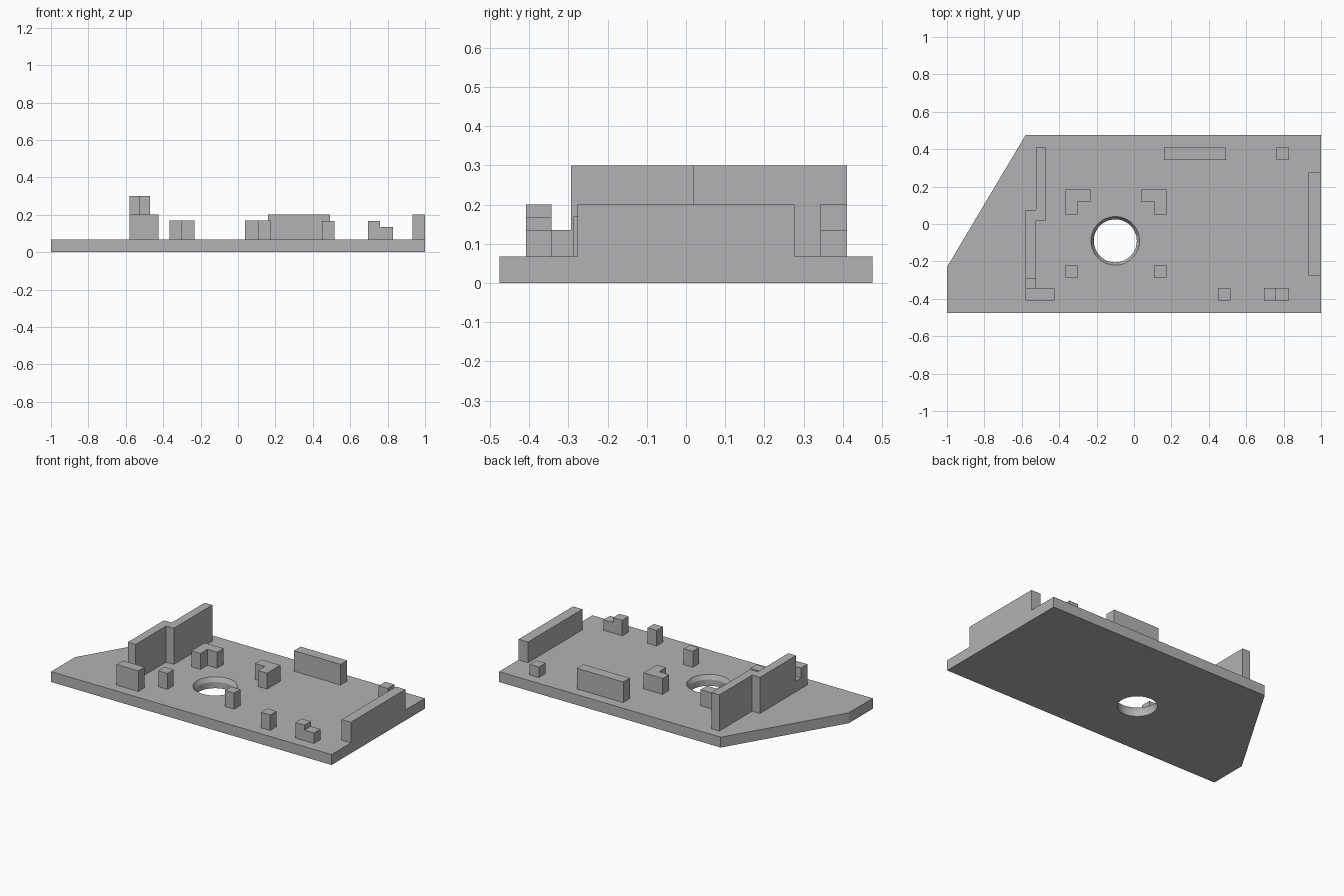
import bpy
import bmesh
from math import cos, sin, tau, radians

cube = bpy.data.objects.get("Cube")
if cube:
    bpy.data.objects.remove(cube, do_unlink=True)

TOP = 0.067      # plate thickness
W = 0.065        # common wall thickness

grey = bpy.data.materials.new("plain_grey")
grey.use_nodes = True
grey.diffuse_color = (0.45, 0.45, 0.45, 1)
grey.node_tree.nodes["Principled BSDF"].inputs["Base Color"].default_value = (0.45, 0.45, 0.45, 1)


def make(name, bm):
    bmesh.ops.recalc_face_normals(bm, faces=bm.faces)
    mesh = bpy.data.meshes.new(name)
    bm.to_mesh(mesh)
    bm.free()
    mesh.materials.append(grey)
    obj = bpy.data.objects.new(name, mesh)
    bpy.context.collection.objects.link(obj)
    return obj


def prism(name, outline, z0, z1):
    """Extrude a flat outline from z0 up to z1."""
    bm = bmesh.new()
    face = bm.faces.new([bm.verts.new((x, y, z0)) for x, y in outline])
    ext = bmesh.ops.extrude_face_region(bm, geom=[face])
    verts = [g for g in ext["geom"] if isinstance(g, bmesh.types.BMVert)]
    bmesh.ops.translate(bm, verts=verts, vec=(0, 0, z1 - z0))
    return make(name, bm)


def block(name, x0, x1, y0, y1, top):
    return prism(name, [(x0, y0), (x1, y0), (x1, y1), (x0, y1)], TOP, top)


def lathe(name, cx, cy, profile, n=48):
    """Closed solid of revolution from (radius, z) pairs."""
    bm = bmesh.new()
    rings = [[bm.verts.new((cx + r * cos(tau * i / n), cy + r * sin(tau * i / n), z))
              for i in range(n)] for r, z in profile]
    for a, b in zip(rings, rings[1:]):
        for i in range(n):
            j = (i + 1) % n
            bm.faces.new((a[i], a[j], b[j], b[i]))
    bm.faces.new(rings[0])
    bm.faces.new(rings[-1])
    return make(name, bm)


# Base plate with one slanted corner
plate = prism("base_plate", [(-1, -0.475), (1, -0.475), (1, 0.475), (-0.58, 0.475), (-1, -0.23)], 0, TOP)

# Chamfered round hole
cutter = lathe("hole_cutter", -0.1, -0.09,
               [(0.115, -0.1), (0.115, 0.04), (0.13, TOP), (0.13, 0.15)])
cutter.hide_render = True
cut = plate.modifiers.new("hole", 'BOOLEAN')
cut.object = cutter
cut.operation = 'DIFFERENCE'
cut.solver = 'EXACT'
bpy.ops.object.select_all(action='DESELECT')
plate.select_set(True)
bpy.context.view_layer.objects.active = plate
bpy.ops.object.modifier_apply(modifier="hole")
bpy.data.objects.remove(cutter, do_unlink=True)
bpy.ops.object.shade_smooth_by_angle(angle=radians(25))

# Tall staggered wall with its low link and corner block
block("tall_wall_back", -0.525, -0.47, 0.018, 0.41, 0.3)
block("tall_wall_front", -0.58, -0.525, -0.293, 0.075, 0.3)
block("low_link", -0.58, -0.525, -0.345, -0.293, 0.135)
block("corner_block", -0.58, -0.425, -0.408, -0.343, 0.2)

# Two mirrored brackets and posts around the hole
for side, s in (("right", 1), ("left", -1)):
    mid = -0.0975
    bracket = [(-0.27, 0.05), (-0.27 + W, 0.05), (-0.27 + W, 0.12),
               (-0.135, 0.12), (-0.135, 0.185), (-0.27, 0.185)]
    prism(side + "_bracket", [(mid + s * x, y) for x, y in bracket], TOP, 0.17)
    xs = sorted((mid - s * 0.27, mid - s * (0.27 - W)))
    block(side + "_post", *xs, -0.287, -0.223, 0.17)

# Front row of small pegs
block("front_peg", 0.45, 0.45 + W, -0.408, -0.343, 0.167)
block("step_peg_high", 0.695, 0.76, -0.408, -0.343, 0.167)
block("step_peg_low", 0.76, 0.828, -0.408, -0.343, 0.135)

# Back row and the end wall
block("back_wall", 0.16, 0.492, 0.343, 0.41, 0.2)
block("back_peg", 0.763, 0.828, 0.343, 0.41, 0.135)
block("end_wall", 0.933, 1, -0.277, 0.277, 0.2)
